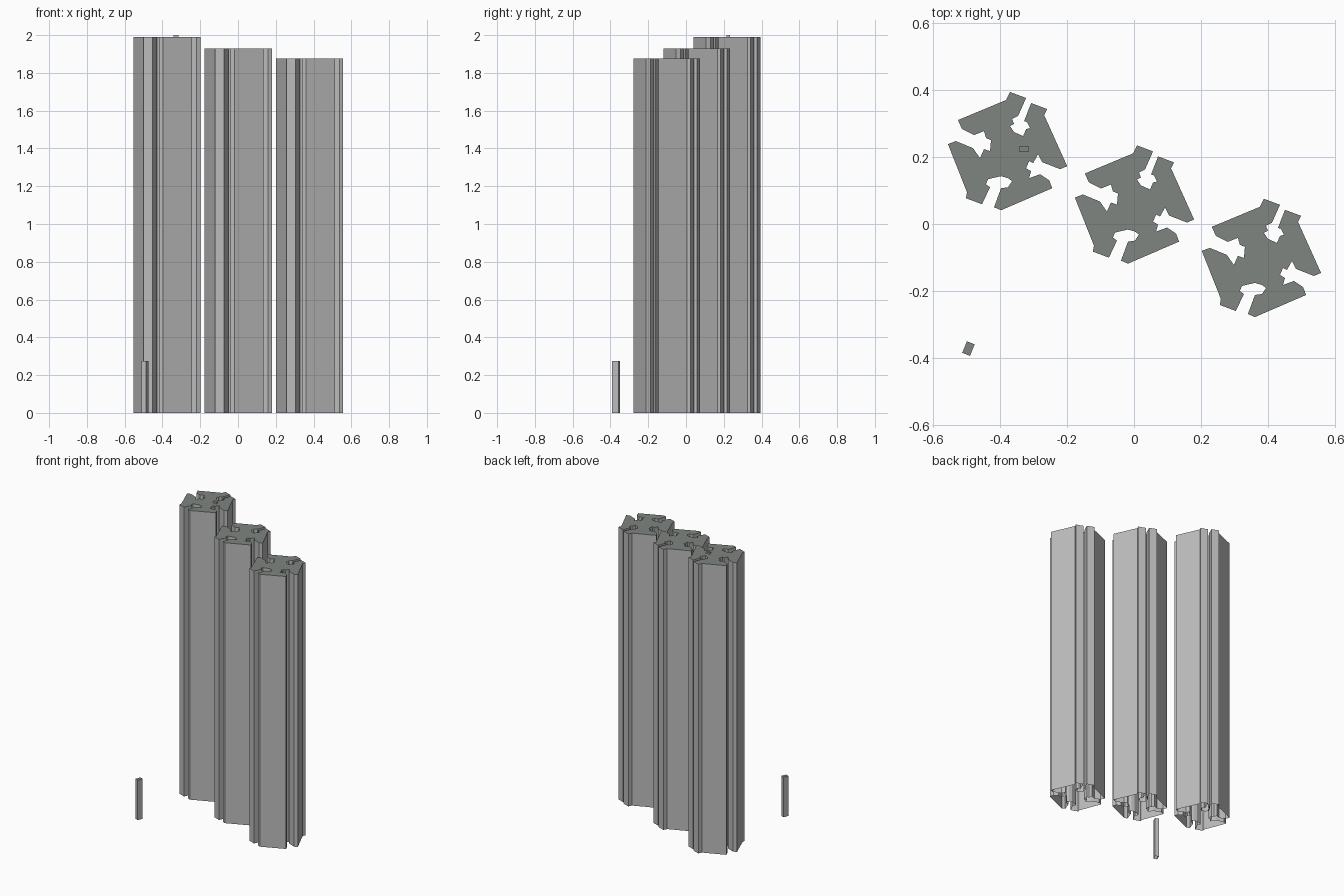
import bpy
import bmesh
import math
from mathutils import Matrix, Vector

# Remove the default cube
default_cube = bpy.data.objects.get("Cube")
if default_cube:
    bpy.data.objects.remove(default_cube, do_unlink=True)


def make_material(name, colour):
    material = bpy.data.materials.new(name)
    material.use_nodes = True
    material.diffuse_color = (*colour, 1)
    shader = material.node_tree.nodes["Principled BSDF"]
    shader.inputs["Base Color"].default_value = (*colour, 1)
    return material


wall_material = make_material("light grey walls", (0.5, 0.5, 0.5))
roof_material = make_material("green grey roof", (0.21, 0.235, 0.22))


def extrude_outline(name, outline, location, height, angle=0):
    """Raise walls from an outline and close them with a roof; the base stays open."""
    mesh = bpy.data.meshes.new(name)
    bm = bmesh.new()
    turn = Matrix.Rotation(angle, 3, "Z")
    base = [bm.verts.new(turn @ Vector((x, y, 0))) for x, y in outline]
    top = [bm.verts.new(vert.co + Vector((0, 0, height))) for vert in base]

    # Walls, one flat face for each side of the outline
    count = len(outline)
    for i in range(count):
        j = (i + 1) % count
        bm.faces.new((base[i], base[j], top[j], top[i]))

    # Roof, triangulated so that the notches stay open
    roof = bm.faces.new(top)
    roof.material_index = 1
    roof.normal_update()
    if roof.normal.z < 0:
        bmesh.ops.reverse_faces(bm, faces=bm.faces[:])
    bmesh.ops.triangulate(bm, faces=[roof], ngon_method="EAR_CLIP")

    bm.to_mesh(mesh)
    bm.free()
    mesh.materials.append(wall_material)
    mesh.materials.append(roof_material)
    tower = bpy.data.objects.new(name, mesh)
    tower.location = location
    bpy.context.collection.objects.link(tower)
    return tower


def rectangle(width, depth):
    x, y = width / 2, depth / 2
    return [(-x, -y), (x, -y), (x, y), (-x, y)]


# Tower floor plan, clockwise: four long sides, each followed by a corner notch
back_side = [(-49, 31), (-1, 51), (3, 59), (19, 53)]
back_right_notch = [(11, 35), (5, 32), (7, 27), (3, 25), (7, 19), (16, 15),
                    (19, 22), (23, 23), (20, 29), (17, 30)]
right_side = [(24, 48), (40, 42), (37, 36), (60, -15), (53, -18)]
front_right_notch = [(35, -11), (31, -3), (26, -12), (22, -10), (19, -17),
                     (24, -20), (22, -27), (33, -23)]
front_side = [(42, -29), (45, -37), (-6, -59), (-13, -56)]
front_left_notch = [(-6, -37), (1, -36), (5, -30), (1, -27), (-6, -25),
                    (-15, -27), (-19, -28), (-21, -33), (-17, -36)]
left_side = [(-25, -53), (-41, -47), (-40, -41), (-59, 7), (-51, 10)]
back_left_notch = [(-34, 3), (-27, -7), (-23, 2), (-17, 0), (-16, 11),
                   (-21, 13), (-23, 20), (-33, 16), (-45, 22)]
plan = (back_side + back_right_notch + right_side + front_right_notch
        + front_side + front_left_notch + left_side + back_left_notch)
tower_plan = [(x / 335, y / 335) for x, y in plan]

# Three towers stepping down from back right to front left
spacing = Vector((0.378, -0.159, 0))
middle = Vector((0, 0.058, 0))
for step, name, height in ((-1, "tall_tower", 1.99),
                           (0, "middle_tower", 1.93),
                           (1, "short_tower", 1.875)):
    extrude_outline(name, tower_plan, middle + spacing * step, height)

# Small hut on the tallest roof
extrude_outline("roof_hut", rectangle(0.027, 0.018), (-0.328, 0.224, 1.99), 0.01)

# Slim standalone pillar
extrude_outline("pillar", rectangle(0.025, 0.037), (-0.493, -0.371, 0), 0.275,
                math.radians(-22))
